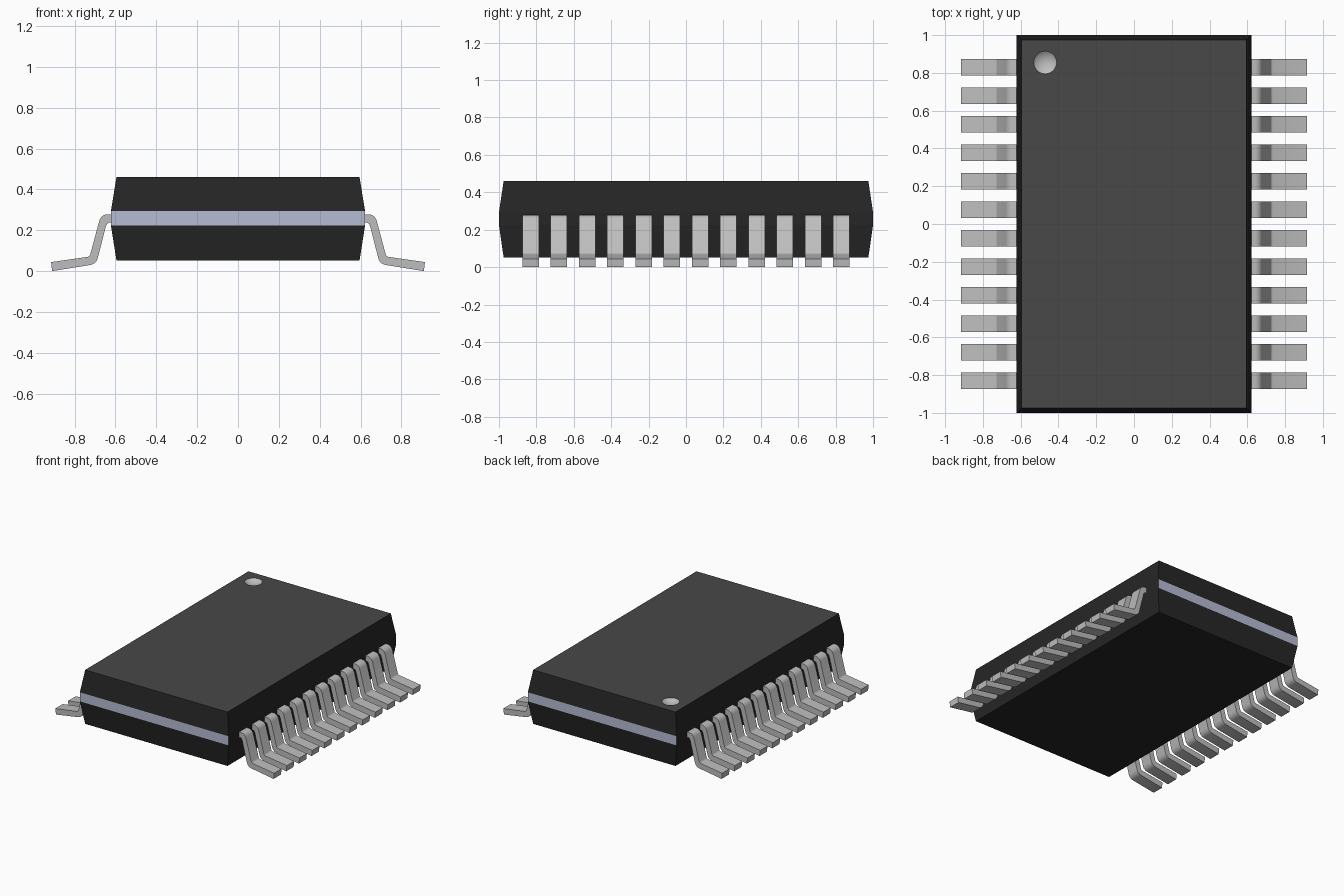
import bpy, bmesh, math
from mathutils import Vector

old = bpy.data.objects.get("Cube")
if old:
    bpy.data.objects.remove(old, do_unlink=True)


def material(name, srgb):
    lin = [((c / 255 + 0.055) / 1.055) ** 2.4 if c > 10 else c / 255 / 12.92 for c in srgb]
    m = bpy.data.materials.new(name)
    m.use_nodes = True
    m.diffuse_color = (*lin, 1)
    m.node_tree.nodes["Principled BSDF"].inputs["Base Color"].default_value = (*lin, 1)
    return m


BLACK = material("case black", (38, 38, 38))
GREY = material("top grey", (72, 72, 72))
BAND = material("band blue grey", (182, 187, 211))
SILVER = material("lead silver", (190, 190, 190))


def make_object(name, bm, mats):
    bmesh.ops.recalc_face_normals(bm, faces=bm.faces)
    mesh = bpy.data.meshes.new(name)
    bm.to_mesh(mesh)
    bm.free()
    for m in mats:
        mesh.materials.append(m)
    ob = bpy.data.objects.new(name, mesh)
    bpy.context.collection.objects.link(ob)
    return ob


def smooth(ob, degrees):
    bpy.ops.object.select_all(action="DESELECT")
    ob.select_set(True)
    bpy.context.view_layer.objects.active = ob
    bpy.ops.object.shade_smooth_by_angle(angle=math.radians(degrees))


# Case: stacked rectangles, tapered above and below a straight waist
bm = bmesh.new()
rings = []
for hx, hy, z in [(0.595, 0.975, 0.052), (0.622, 1.0, 0.224),
                  (0.622, 1.0, 0.293), (0.595, 0.975, 0.46)]:
    rings.append([bm.verts.new((sx * hx, sy * hy, z))
                  for sx, sy in ((-1, -1), (1, -1), (1, 1), (-1, 1))])
for low, high in zip(rings, rings[1:]):
    for i in range(4):
        j = (i + 1) % 4
        bm.faces.new((low[i], low[j], high[j], high[i]))
bm.faces.new(rings[0])
bm.faces.new(rings[-1])
bm.normal_update()
for f in bm.faces:
    c = f.calc_center_median()
    if c.z > 0.45:
        f.material_index = 1                       # lighter top
    elif abs(c.y) > 0.99 and 0.23 < c.z < 0.29:
        f.material_index = 2                       # end bands
case = make_object("case", bm, [BLACK, GREY, BAND, SILVER])

# Pin-one dimple: a shallow dish cut into the top
R, DEPTH = 0.06, 0.022
ball_r = (R * R + DEPTH * DEPTH) / (2 * DEPTH)
bm = bmesh.new()
bmesh.ops.create_uvsphere(bm, u_segments=48, v_segments=64, radius=ball_r)
bmesh.ops.translate(bm, verts=bm.verts, vec=Vector((-0.47, 0.855, 0.46 + ball_r - DEPTH)))
cutter = make_object("dimple_cutter", bm, [SILVER])
cutter.hide_render = True
cut = case.modifiers.new("dimple", "BOOLEAN")
cut.operation = "DIFFERENCE"
cut.solver = "EXACT"
cut.material_mode = "TRANSFER"
cut.object = cutter
bpy.ops.object.select_all(action="DESELECT")
case.select_set(True)
bpy.context.view_layer.objects.active = case
bpy.ops.object.modifier_apply(modifier=cut.name)
bpy.data.objects.remove(cutter, do_unlink=True)
smooth(case, 8)

# Leads: gull-wing side profile (x, z), extruded along y
UPPER = [(0.60, 0.278), (0.642, 0.278), (0.657, 0.274), (0.669, 0.265), (0.678, 0.25),
         (0.724, 0.078), (0.728, 0.073), (0.734, 0.070), (0.915, 0.044)]
LOWER = [(0.910, 0.0), (0.722, 0.030), (0.706, 0.036), (0.694, 0.047), (0.687, 0.062),
         (0.646, 0.222), (0.640, 0.233), (0.630, 0.237), (0.60, 0.237)]
COUNT, PITCH, WIDTH = 12, 0.151, 0.088


def lead(name, side, y):
    bm = bmesh.new()
    upper, lower = [], []
    ends = []
    for dy in (-WIDTH / 2, WIDTH / 2):
        ends.append([bm.verts.new((side * x, y + dy, z)) for x, z in UPPER + LOWER])
    a, b = ends
    n = len(a)
    for i in range(n):
        j = (i + 1) % n
        bm.faces.new((a[i], a[j], b[j], b[i]))
    for k in range(len(UPPER) - 1):                # end caps as a strip of quads
        for e in ends:
            bm.faces.new((e[k], e[k + 1], e[n - 2 - k], e[n - 1 - k]))
    smooth(make_object(name, bm, [SILVER]), 35)


for side, label in ((1, "left"), (-1, "right")):
    for i in range(COUNT):
        lead(f"{label}_lead_{i + 1}", side, (i - (COUNT - 1) / 2) * PITCH)
